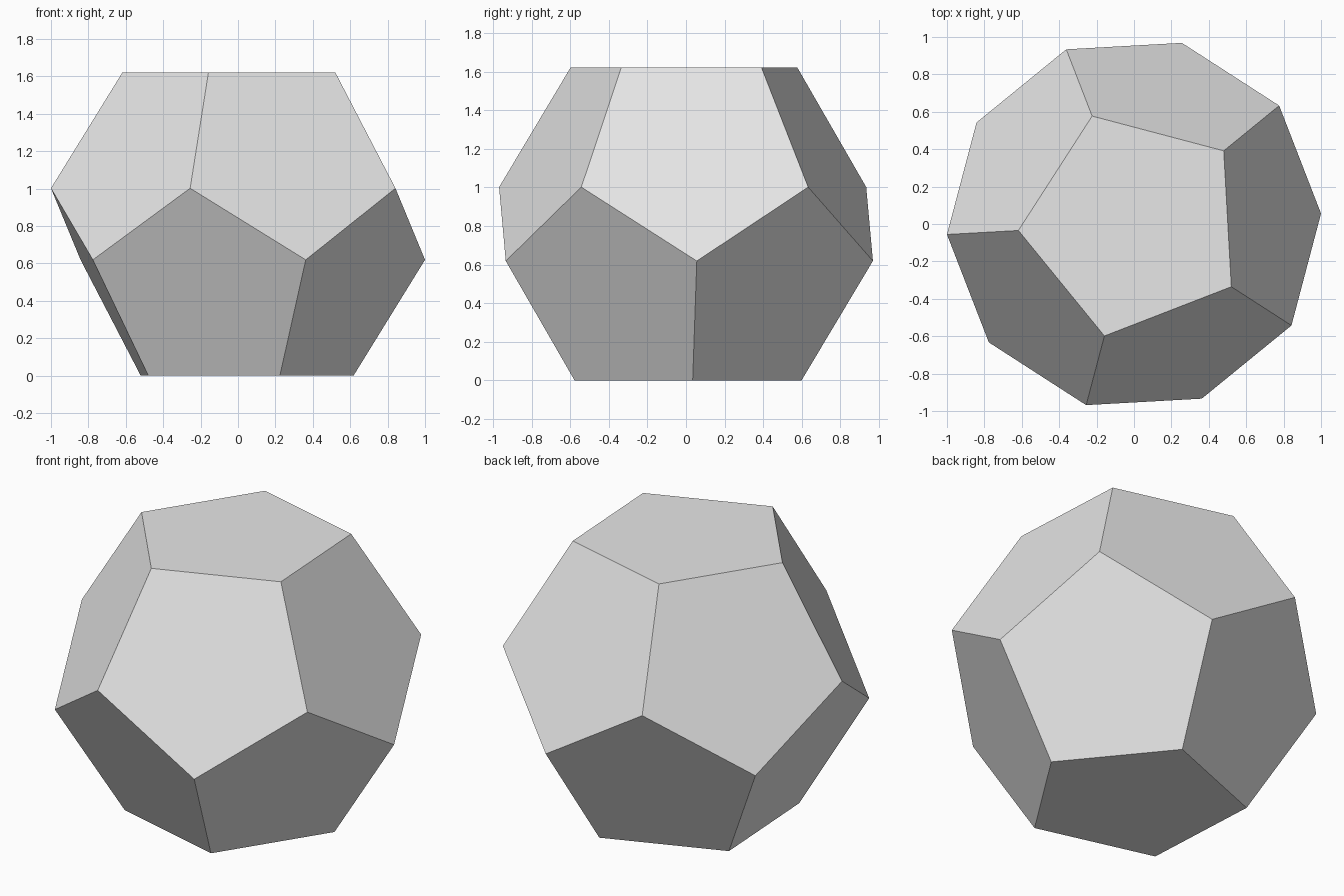
import bpy
import bmesh
from math import cos, sin, radians, sqrt

cube = bpy.data.objects.get("Cube")
if cube:
    bpy.data.objects.remove(cube, do_unlink=True)

PHI = (1 + sqrt(5)) / 2
TURN = 39.2                          # rotation of the top pentagon, degrees
OUTER = 1 / cos(radians(3.2))        # widest ring, giving a 2 unit width
INNER = OUTER / PHI                  # top and bottom pentagons

# Single grey material
grey = bpy.data.materials.new("light_grey")
grey.use_nodes = True
grey.diffuse_color = (0.8, 0.8, 0.8, 1)
grey.node_tree.nodes["Principled BSDF"].inputs["Base Color"].default_value = (0.8, 0.8, 0.8, 1)

bm = bmesh.new()


def ring(radius, z, start):
    """Five vertices evenly spaced around the z axis."""
    angles = [radians(start + 72 * k) for k in range(5)]
    return [bm.verts.new((radius * cos(a), radius * sin(a), z)) for a in angles]


# Four rings of the regular dodecahedron, bottom to top
bottom = ring(INNER, 0, TURN + 36)
lower = ring(OUTER, INNER, TURN + 36)
upper = ring(OUTER, OUTER, TURN)
top = ring(INNER, OUTER + INNER, TURN)

# Twelve pentagons: two caps and two interlocking belts
bm.faces.new(top)
bm.faces.new(bottom[::-1])
for k in range(5):
    n = (k + 1) % 5
    bm.faces.new((top[k], upper[k], lower[k], upper[n], top[n]))
    bm.faces.new((bottom[k], bottom[n], lower[n], upper[n], lower[k]))
bm.normal_update()

mesh = bpy.data.meshes.new("dodecahedron")
bm.to_mesh(mesh)
bm.free()
mesh.materials.append(grey)
bpy.context.collection.objects.link(bpy.data.objects.new("dodecahedron", mesh))
